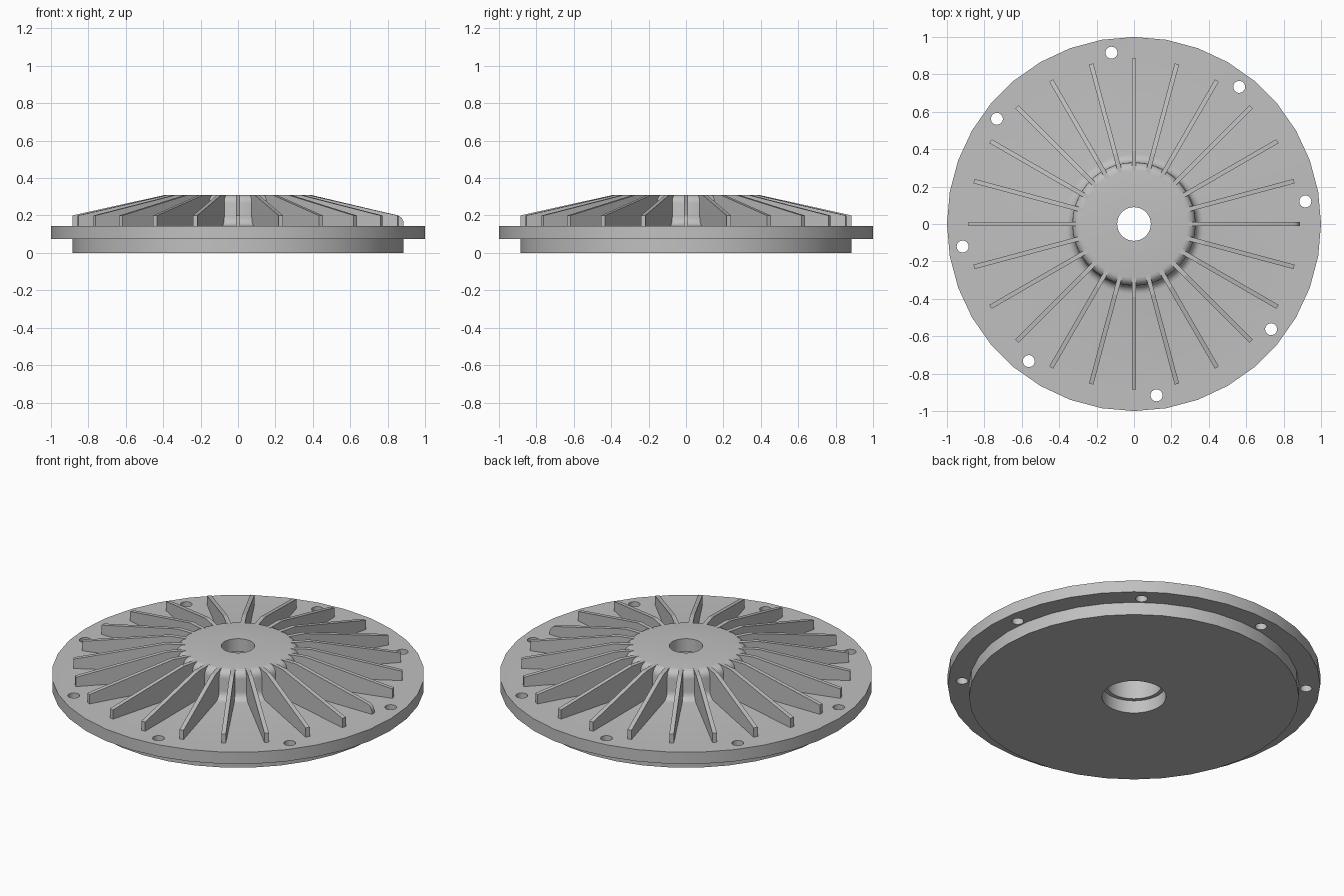
import bpy
import bmesh
from math import radians, cos, sin, pi
from mathutils import Matrix, Vector

SIDES = 36
FINS = 24
BOLTS = 8
FLANGE_R, RING_R, HUB_R, BORE_R = 1.0, 0.886, 0.33, 0.09
FLANGE_LOW, FLANGE_TOP, HUB_TOP = 0.075, 0.145, 0.31

cube = bpy.data.objects.get("Cube")
if cube:
    bpy.data.objects.remove(cube, do_unlink=True)

grey = bpy.data.materials.new("cast grey")
grey.use_nodes = True
colour = (0.53, 0.53, 0.53, 1)
grey.diffuse_color = colour
grey.node_tree.nodes["Principled BSDF"].inputs["Base Color"].default_value = colour


def add_object(name, bm):
    bmesh.ops.recalc_face_normals(bm, faces=bm.faces[:])
    mesh = bpy.data.meshes.new(name)
    bm.to_mesh(mesh)
    bm.free()
    mesh.materials.append(grey)
    obj = bpy.data.objects.new(name, mesh)
    bpy.context.collection.objects.link(obj)
    return obj


def smooth(obj):
    bpy.ops.object.select_all(action='DESELECT')
    bpy.context.view_layer.objects.active = obj
    obj.select_set(True)
    bpy.ops.object.shade_smooth_by_angle(angle=radians(30))


def arc(cx, cz, r, start, end, steps=5):
    angles = [radians(start + (end - start) * i / steps) for i in range(steps + 1)]
    return [(cx + r * cos(a), cz + r * sin(a)) for a in angles]


def lathe(name, profile):
    """Revolve a closed (radius, height) profile around z."""
    bm = bmesh.new()
    rings = []
    for i in range(SIDES):
        a = 2 * pi * i / SIDES
        rings.append([bm.verts.new((r * cos(a), r * sin(a), z)) for r, z in profile])
    n = len(profile)
    for i in range(SIDES):
        a, b = rings[i], rings[(i + 1) % SIDES]
        for j in range(n):
            k = (j + 1) % n
            bm.faces.new((a[j], b[j], b[k], a[k]))
    return add_object(name, bm)


# Cover body: stepped disc with filleted hub and stepped bore
fillet = 0.045
profile = [(0.172, 0), (RING_R, 0), (RING_R, FLANGE_LOW),
           (FLANGE_R, FLANGE_LOW), (FLANGE_R, FLANGE_TOP)]
profile += arc(HUB_R + fillet, FLANGE_TOP + fillet, fillet, 270, 180)
profile += arc(HUB_R - fillet, HUB_TOP - fillet, fillet, 0, 90)
profile += [(BORE_R, HUB_TOP), (BORE_R, 0.235), (0.15, 0.235),
            (0.15, FLANGE_LOW), (0.172, FLANGE_LOW)]
body = lathe("cover_body", profile)

# Bolt holes through the flange
bm = bmesh.new()
for i in range(BOLTS):
    a = radians(7.5) + 2 * pi * i / BOLTS
    place = Matrix.Translation((0.924 * cos(a), 0.924 * sin(a), 0.11))
    bmesh.ops.create_cone(bm, cap_ends=True, segments=24, radius1=0.032,
                          radius2=0.032, depth=0.2, matrix=place)
cutter = add_object("bolt_hole_cutter", bm)
cutter.hide_render = True
cut = body.modifiers.new("bolt_holes", 'BOOLEAN')
cut.operation = 'DIFFERENCE'
cut.solver = 'EXACT'
cut.object = cutter
bpy.context.view_layer.objects.active = body
bpy.ops.object.modifier_apply(modifier=cut.name)
bpy.data.objects.remove(cutter, do_unlink=True)
smooth(body)


# Cooling fins: tapered radial plates
def fin(index, rounded):
    outline = [(0.285, 0.12), (RING_R, 0.12)]
    if rounded:
        outline += arc(RING_R - 0.045, 0.157, 0.045, 0, 78)
    else:
        outline.append((RING_R, 0.2))
    outline += [(0.39, HUB_TOP), (0.285, HUB_TOP)]
    bm = bmesh.new()
    face = bm.faces.new([bm.verts.new((x, -0.012, z)) for x, z in outline])
    side = bmesh.ops.extrude_face_region(bm, geom=[face])
    moved = [v for v in side["geom"] if isinstance(v, bmesh.types.BMVert)]
    bmesh.ops.translate(bm, verts=moved, vec=Vector((0, 0.024, 0)))
    bmesh.ops.rotate(bm, verts=bm.verts[:], cent=(0, 0, 0),
                     matrix=Matrix.Rotation(2 * pi * index / FINS, 3, 'Z'))
    obj = add_object(f"cooling_fin_{index + 1}", bm)
    if rounded:
        smooth(obj)


for i in range(FINS):
    fin(i, rounded=(i == 0))
